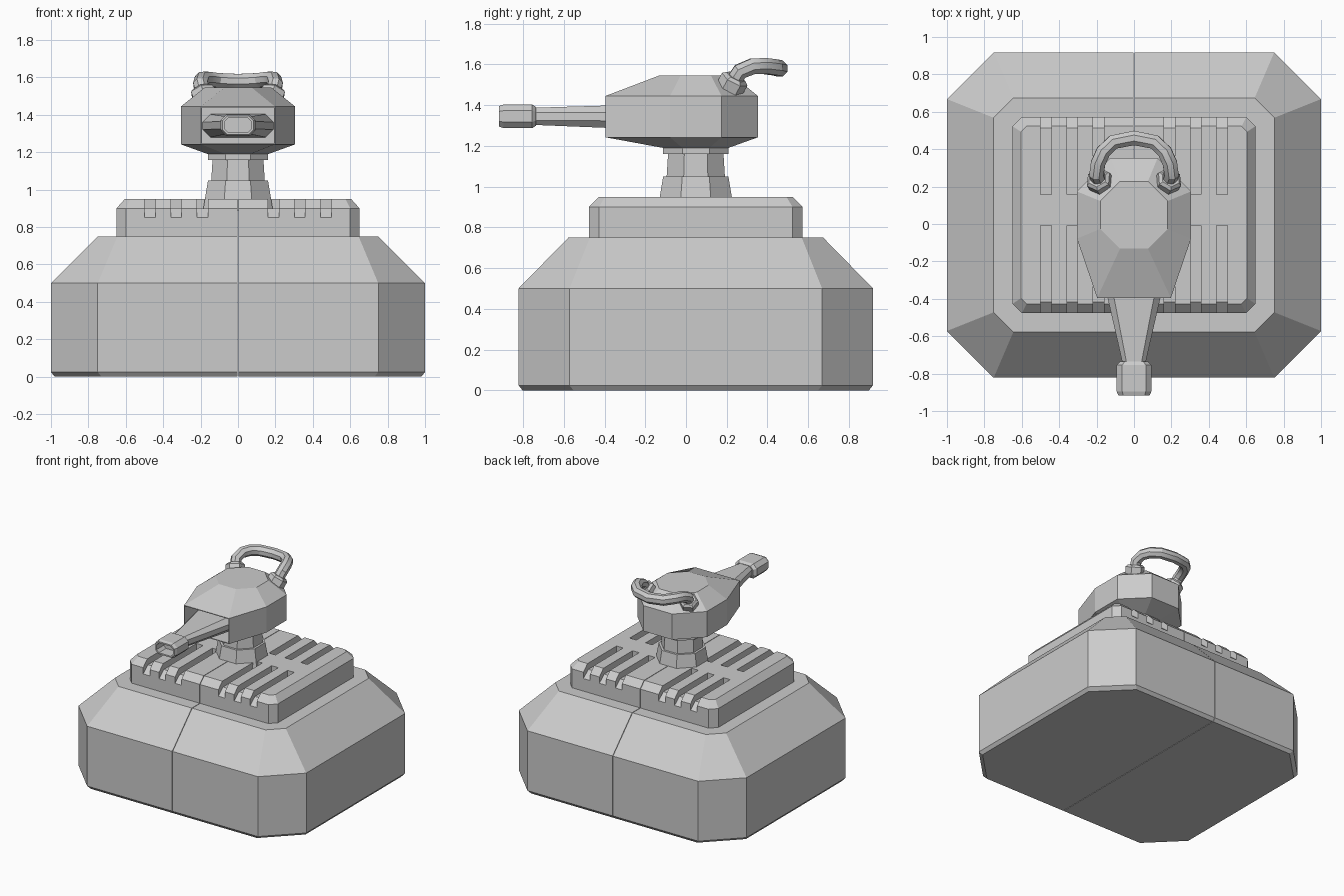
import bpy
import bmesh
from mathutils import Vector

if "Cube" in bpy.data.objects:
    bpy.data.objects.remove(bpy.data.objects["Cube"])

CY = 0.048    # centre line of the base and turret in y
SEAM = 0.002  # half width of the seam between the two base halves

grey = bpy.data.materials.new("plain grey")
grey.use_nodes = True
grey.diffuse_color = (0.6, 0.6, 0.6, 1)
grey.node_tree.nodes["Principled BSDF"].inputs["Base Color"].default_value = (0.6, 0.6, 0.6, 1)


def chamfered(hx, hy, cut):
    """Corner points of a rectangle with cut corners."""
    quarter = [(hx, hy - cut), (hx - cut, hy)]
    upper = quarter + [(-x, y) for x, y in reversed(quarter)]
    return upper + [(-x, -y) for x, y in upper]


def octagon(apothem):
    return chamfered(apothem, apothem, apothem * 0.586)


def upright(points, z):
    return [Vector((x, y + CY, z)) for x, y in points]


def forward(points, y, z):
    return [Vector((x, y, z + h)) for x, h in points]


def loft(rings):
    """Closed skin through rings that have the same number of points."""
    bm = bmesh.new()
    loops = [[bm.verts.new(p) for p in ring] for ring in rings]
    for a, b in zip(loops, loops[1:]):
        for i in range(len(a)):
            j = (i + 1) % len(a)
            bm.faces.new((a[i], a[j], b[j], b[i]))
    bm.faces.new(loops[0])
    bm.faces.new(loops[-1])
    bmesh.ops.recalc_face_normals(bm, faces=bm.faces)
    return bm


def finish(bm, name):
    mesh = bpy.data.meshes.new(name)
    bm.to_mesh(mesh)
    bm.free()
    mesh.materials.append(grey)
    obj = bpy.data.objects.new(name, mesh)
    bpy.context.collection.objects.link(obj)
    return obj


def keep_left_half(bm):
    geom = bm.verts[:] + bm.edges[:] + bm.faces[:]
    cut = bmesh.ops.bisect_plane(bm, geom=geom, plane_co=(SEAM, 0, 0),
                                 plane_no=(1, 0, 0), clear_inner=True)
    edges = [e for e in cut["geom_cut"] if isinstance(e, bmesh.types.BMEdge)]
    bmesh.ops.contextual_create(bm, geom=edges)
    bmesh.ops.recalc_face_normals(bm, faces=bm.faces)


def mirror(obj):
    mod = obj.modifiers.new("mirror", "MIRROR")
    mod.use_mirror_merge = False


def hollow_front(bm, rim, depth):
    """Sink the front face, leaving a rim."""
    bm.normal_update()
    face = min(bm.faces, key=lambda f: f.normal.y + f.calc_center_median().y)
    bmesh.ops.inset_individual(bm, faces=[face], thickness=rim)
    bmesh.ops.inset_individual(bm, faces=[face], thickness=0, depth=-depth)


# Base: two mirrored halves with a fine seam
base = loft([upright(chamfered(0.98, 0.85, 0.25), 0),
             upright(chamfered(1, 0.87, 0.25), 0.025),
             upright(chamfered(1, 0.87, 0.25), 0.5),
             upright(chamfered(0.75, 0.625, 0.105), 0.75)])
keep_left_half(base)
mirror(finish(base, "base"))

# Deck with vent slots that run over the front and back edges
deck_bm = loft([upright(chamfered(0.65, 0.525, 0.05), 0.74),
                upright(chamfered(0.65, 0.525, 0.05), 0.9),
                upright(chamfered(0.605, 0.475, 0.03), 0.95)])
keep_left_half(deck_bm)
deck = finish(deck_bm, "deck")
slot_profile = [(0.06, 1), (0.06, 0.9), (0.465, 0.9), (0.525, 0.85), (0.6, 0.79), (0.6, 1)]
for x in (0.19, 0.33, 0.47):
    for side in (-1, 1):
        # the front slots reach the same distance from the deck edge
        inner = 0.11 if side > 0 else 0.055
        profile = [(inner if y < 0.1 else y, z) for y, z in slot_profile]
        cutter = finish(loft([[Vector((x + w, side * y + CY, z)) for y, z in profile]
                              for w in (-0.029, 0.029)]), "slot_cutter")
        cutter.hide_render = True
        mod = deck.modifiers.new("slot", "BOOLEAN")
        mod.operation = "DIFFERENCE"
        mod.solver = "EXACT"
        mod.object = cutter
        bpy.context.view_layer.objects.active = deck
        bpy.ops.object.modifier_apply(modifier=mod.name)
        bpy.data.objects.remove(cutter)
mirror(deck)

# Turret neck: flared foot, post and collar
neck_steps = [(0.187, 0.89), (0.16, 1.05), (0.143, 1.05), (0.136, 1.16), (0.16, 1.16), (0.16, 1.2)]
finish(loft([upright(octagon(r), z) for r, z in neck_steps]), "neck")


# Turret head: octagonal body drawn out to a square front opening
def body_ring(z):
    ring = upright(octagon(0.305), z)
    for p in ring:
        if p.y < CY - 0.25:
            p.x = 0.197 if p.x > 0 else -0.197
            p.y = -0.395
    return ring


head = loft([upright(octagon(0.16), 1.19), body_ring(1.242),
             body_ring(1.445), upright(octagon(0.18), 1.545)])
hollow_front(head, 0.008, 0.21)
finish(head, "head")

# Barrel widens back into the head
barrel = loft([forward(chamfered(0.19, 0.062, 0.042), -0.18, 1.342),
               forward(chamfered(0.06, 0.042, 0.022), -0.75, 1.345)])
finish(barrel, "barrel")

# Muzzle with a blind bore
muzzle = loft([forward(chamfered(0.075, 0.045, 0.025), -0.735, 1.345),
               forward(chamfered(0.093, 0.058, 0.03), -0.755, 1.345),
               forward(chamfered(0.093, 0.058, 0.03), -0.895, 1.345),
               forward(chamfered(0.083, 0.05, 0.026), -0.918, 1.345)])
hollow_front(muzzle, 0.012, 0.09)
finish(muzzle, "muzzle")

# Handle sockets: tilted hexagonal nuts
axis = Vector((0.3, 0.45, 0.84))
socket = bmesh.new()
bmesh.ops.create_cone(socket, cap_ends=True, segments=6, radius1=0.07, radius2=0.07, depth=0.07)
bmesh.ops.bevel(socket, geom=[e for e in socket.edges if all(v.co.z > 0 for v in e.verts)],
                offset=0.015, segments=1, affect="EDGES")
turn = Vector((0, 0, 1)).rotation_difference(axis).to_matrix()
bmesh.ops.rotate(socket, verts=socket.verts, matrix=turn)
bmesh.ops.translate(socket, verts=socket.verts, vec=(0.185, 0.23, 1.51))
mirror(finish(socket, "handle_socket"))

# Handle: a round bent tube
half_path = [(0.185, 0.23, 1.51), (0.2, 0.265, 1.565), (0.192, 0.325, 1.59),
             (0.165, 0.385, 1.592), (0.11, 0.438, 1.585)]
path = half_path + [(0, 0.46, 1.58)] + [(-x, y, z) for x, y, z in reversed(half_path)]
curve = bpy.data.curves.new("handle", "CURVE")
curve.dimensions = "3D"
curve.bevel_depth = 0.042
curve.bevel_resolution = 2
curve.use_fill_caps = True
spline = curve.splines.new("POLY")
spline.points.add(len(path) - 1)
for point, co in zip(spline.points, path):
    point.co = (*co, 1)
curve.materials.append(grey)
handle = bpy.data.objects.new("handle", curve)
bpy.context.collection.objects.link(handle)
bpy.ops.object.select_all(action="DESELECT")
handle.select_set(True)
bpy.context.view_layer.objects.active = handle
bpy.ops.object.convert(target="MESH")
bpy.ops.object.shade_smooth_by_angle()
